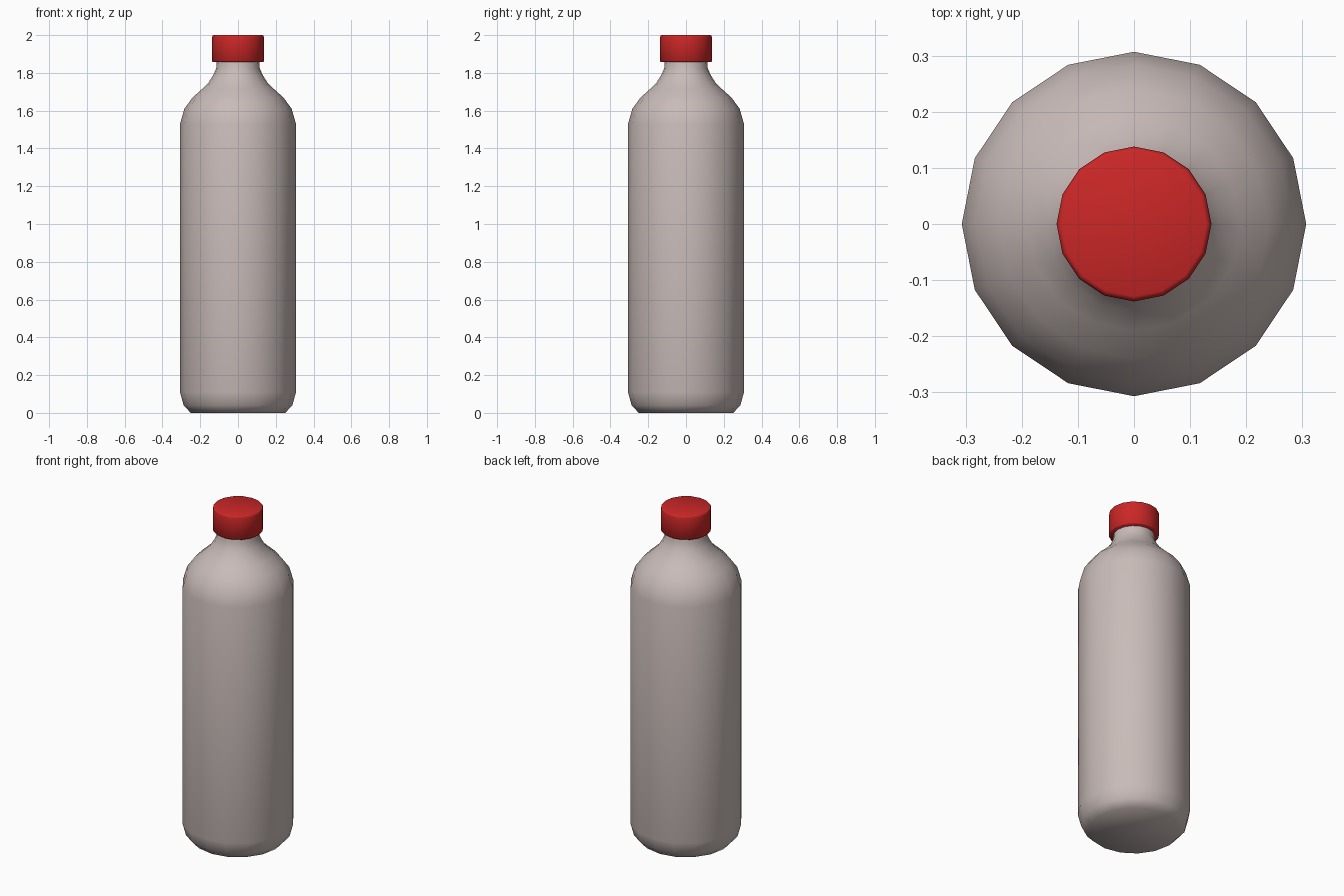
import bpy
import bmesh
import math

SIDES = 16

cube = bpy.data.objects.get("Cube")
if cube:
    bpy.data.objects.remove(cube, do_unlink=True)


def make_material(name, rgb):
    mat = bpy.data.materials.new(name)
    mat.use_nodes = True
    mat.diffuse_color = (*rgb, 1)
    bsdf = next(n for n in mat.node_tree.nodes if n.type == "BSDF_PRINCIPLED")
    bsdf.inputs["Base Color"].default_value = (*rgb, 1)
    bsdf.inputs["Roughness"].default_value = 0.6
    return mat


def lathe(name, profile, mat, smooth_angle):
    """Turn (radius, height) points around z into a closed solid."""
    bm = bmesh.new()
    rings = []
    for radius, z in profile:
        angles = [math.tau * i / SIDES for i in range(SIDES)]
        rings.append([bm.verts.new((radius * math.cos(a), radius * math.sin(a), z))
                      for a in angles])
    for low, high in zip(rings, rings[1:]):
        for i in range(SIDES):
            j = (i + 1) % SIDES
            bm.faces.new((low[i], low[j], high[j], high[i]))
    bm.faces.new(list(reversed(rings[0])))
    bm.faces.new(rings[-1])
    mesh = bpy.data.meshes.new(name)
    bm.to_mesh(mesh)
    bm.free()
    mesh.materials.append(mat)
    obj = bpy.data.objects.new(name, mesh)
    bpy.context.collection.objects.link(obj)
    bpy.ops.object.select_all(action="DESELECT")
    obj.select_set(True)
    bpy.context.view_layer.objects.active = obj
    bpy.ops.object.shade_smooth_by_angle(angle=math.radians(smooth_angle))
    return obj


plastic = make_material("warm grey plastic", (0.58, 0.50, 0.48))
red = make_material("red cap plastic", (0.60, 0.02, 0.02))

# Bottle: rounded foot, straight wall, domed shoulder and flared neck
lathe("bottle_body", [
    (0.25, 0.0), (0.288, 0.04), (0.307, 0.11),
    (0.307, 1.53), (0.284, 1.61), (0.24, 1.67), (0.19, 1.715),
    (0.155, 1.75), (0.13, 1.79), (0.115, 1.825), (0.112, 1.88),
], plastic, 60)

# Screw cap with softened rims
lathe("bottle_cap", [
    (0.132, 1.857), (0.138, 1.863), (0.138, 1.988), (0.135, 1.997), (0.129, 2.0),
], red, 60)
